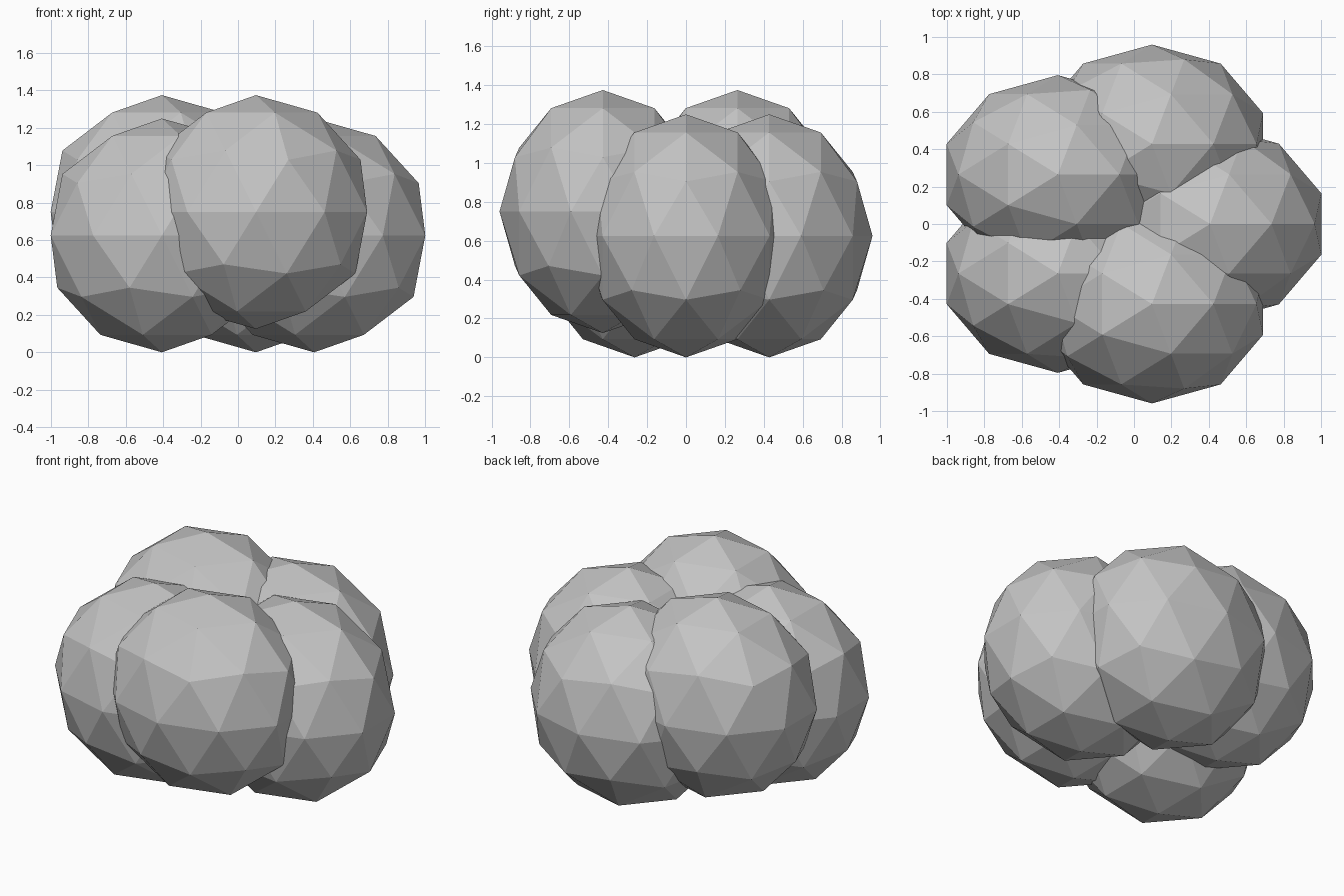
import bpy
from math import cos, sin, tau

cube = bpy.data.objects.get("Cube")
if cube:
    bpy.data.objects.remove(cube, do_unlink=True)

grey = bpy.data.materials.new("light_grey")
grey.use_nodes = True
colour = (0.55, 0.55, 0.55, 1)
grey.diffuse_color = colour
grey.node_tree.nodes["Principled BSDF"].inputs["Base Color"].default_value = colour

RADIUS = 0.625
RING = 0.45
SHIFT_X = -0.043
COUNT = 5

# Ring of faceted puffs, flattened front to back, some set a little higher
for i in range(COUNT):
    angle = tau * i / COUNT
    raised = 0.125 if i in (2, 4) else 0
    bpy.ops.mesh.primitive_ico_sphere_add(
        subdivisions=2, radius=RADIUS,
        location=(SHIFT_X + RING * cos(angle), RING * sin(angle), RADIUS + raised))
    puff = bpy.context.object
    puff.name = f"puff_{i + 1}"
    puff.scale.y = 0.85
    puff.data.materials.append(grey)
